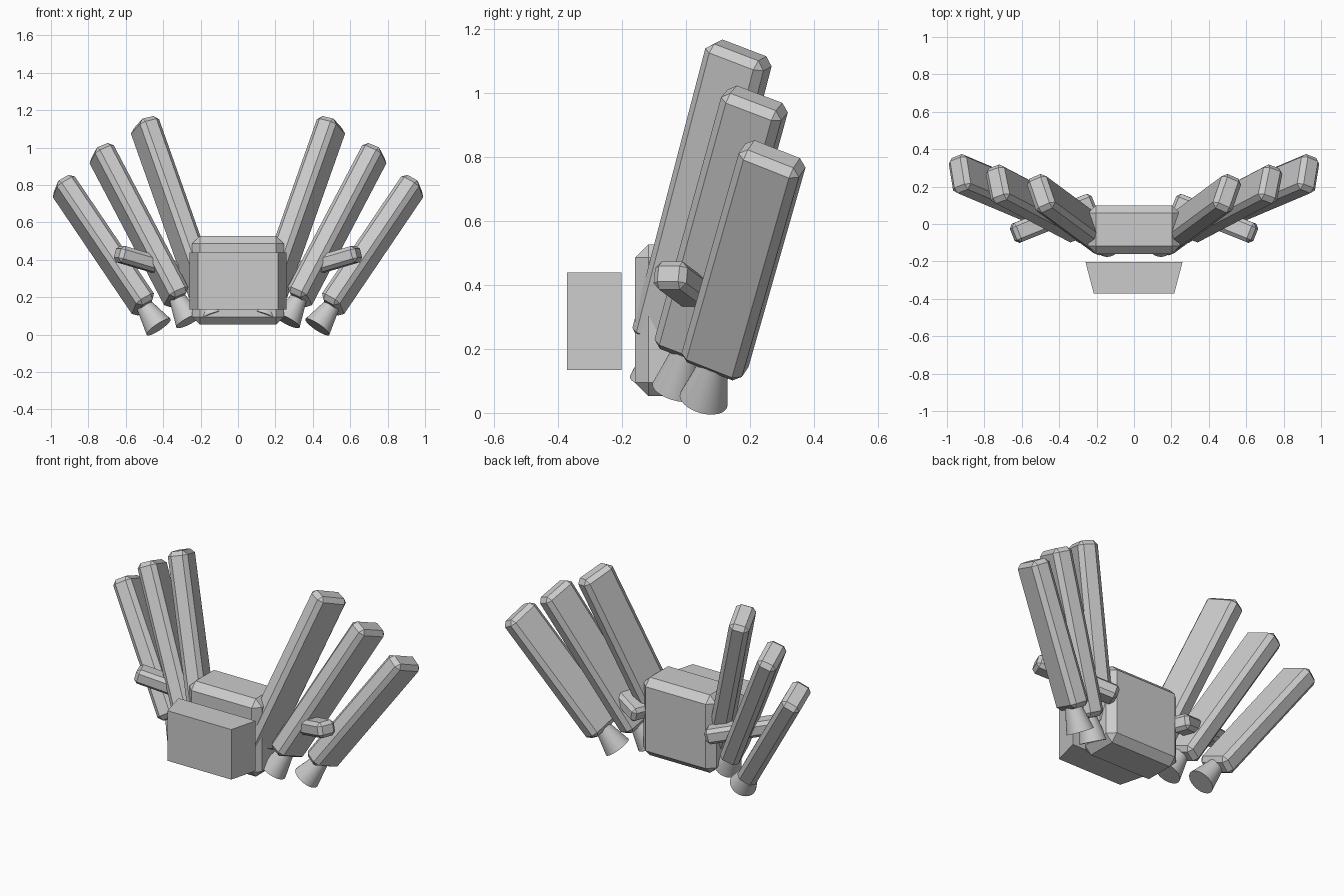
import bpy, bmesh, math
from mathutils import Vector, Matrix

old = bpy.data.objects.get("Cube")
if old:
    bpy.data.objects.remove(old, do_unlink=True)

grey = bpy.data.materials.new("light grey")
grey.use_nodes = True
COLOUR = (0.6, 0.6, 0.6, 1)
grey.diffuse_color = COLOUR
grey.node_tree.nodes["Principled BSDF"].inputs["Base Color"].default_value = COLOUR


def finish(name, bm):
    bmesh.ops.recalc_face_normals(bm, faces=bm.faces)
    mesh = bpy.data.meshes.new(name)
    bm.to_mesh(mesh)
    bm.free()
    mesh.materials.append(grey)
    obj = bpy.data.objects.new(name, mesh)
    bpy.context.collection.objects.link(obj)
    return obj


def frame(bottom, top, wide):
    """Matrix at the bottom end: z runs to the top, y along the wide side."""
    axis = (top - bottom).normalized()
    y = (wide - axis * wide.dot(axis)).normalized()
    x = y.cross(axis)
    m = Matrix((x, y, axis)).transposed().to_4x4()
    m.translation = bottom
    return m


def chamfered_box(name, size, matrix, bevel):
    bm = bmesh.new()
    bmesh.ops.create_cube(bm, size=1)
    bmesh.ops.scale(bm, vec=size, verts=bm.verts)
    if bevel:
        bmesh.ops.bevel(bm, geom=bm.edges[:], offset=bevel, segments=1, affect='EDGES')
    bm.transform(matrix)
    return finish(name, bm)


def bar(name, bottom, top, wide, thickness, width, bevel):
    m = frame(bottom, top, wide)
    length = (top - bottom).length
    chamfered_box(name, (thickness, width, length),
                  m @ Matrix.Translation((0, 0, length / 2)), bevel)
    return m


def nozzle(name, matrix):
    # bell opening away from the wing
    bm = bmesh.new()
    bmesh.ops.create_cone(bm, cap_ends=True, segments=32, radius1=0.077,
                          radius2=0.045, depth=0.14)
    bm.transform(matrix @ Matrix.Translation((0, 0, -0.06)))
    obj = finish(name, bm)
    for p in obj.data.polygons:
        p.use_smooth = len(p.vertices) == 4


# body
chamfered_box("body", (0.49, 0.26, 0.475), Matrix.Translation((0, -0.03, 0.29)), 0.042)

# floating front plate, narrower at its face
bm = bmesh.new()
bmesh.ops.create_cube(bm, size=1)
for v in bm.verts:
    half = 0.215 if v.co.y < 0 else 0.26
    v.co = (math.copysign(half, v.co.x), -0.287 + v.co.y * 0.17, 0.287 + v.co.z * 0.305)
finish("front_plate", bm)

# wings with nozzles: bottom end, top end, direction of the wide side
WINGS = {
    "upper": ((0.18, -0.07, 0.215), (0.505, 0.17, 1.135), (0.06, 0.17, -0.06)),
    "middle": ((0.32, 0.0, 0.185), (0.74, 0.22, 0.985), (0.04, 0.18, -0.06)),
    "lower": ((0.495, 0.085, 0.145), (0.945, 0.275, 0.81), (0.03, 0.18, -0.07)),
}
for side, s in (("left", 1), ("right", -1)):
    def point(p):
        return Vector((p[0] * s, p[1], p[2]))

    for level, (bottom, top, wide) in WINGS.items():
        m = bar(f"{level}_wing_{side}", point(bottom), point(top), point(wide),
                0.115, 0.205, 0.025)
        nozzle(f"{level}_nozzle_{side}", m)

    # short arm crossing the wings
    bar(f"arm_{side}", point((0.22, 0.115, 0.31)), point((0.645, -0.055, 0.435)),
        point((0.17, 0.43, 0)), 0.09, 0.11, 0.02)
